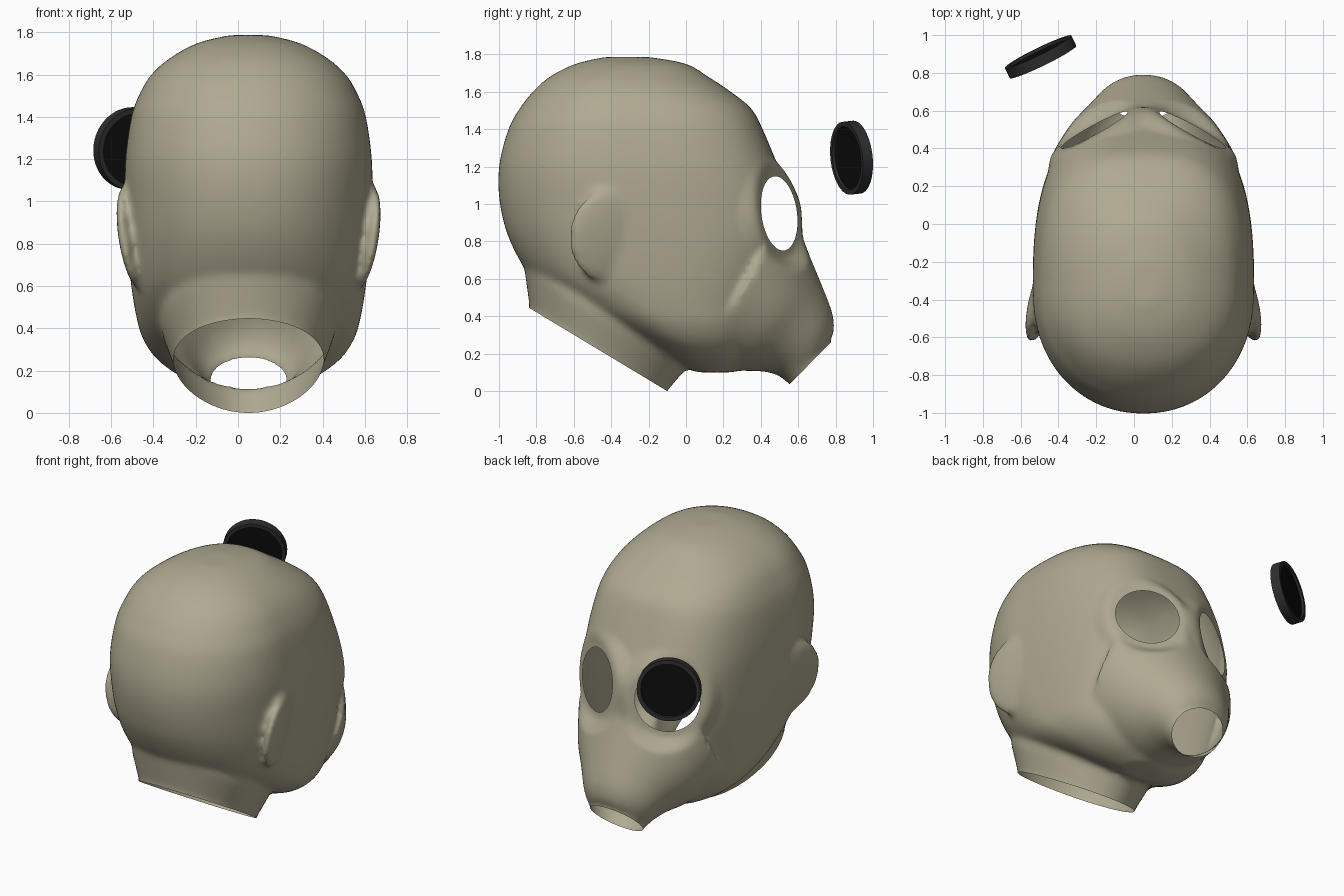
import bpy, bmesh, math
from mathutils import Vector, Matrix

if "Cube" in bpy.data.objects:
    bpy.data.objects.remove(bpy.data.objects["Cube"], do_unlink=True)

MID = 0.05  # the mask's plane of symmetry


def material(name, rgb, rough):
    m = bpy.data.materials.new(name)
    m.use_nodes = True
    m.diffuse_color = (*rgb, 1)
    shader = m.node_tree.nodes["Principled BSDF"]
    shader.inputs["Base Color"].default_value = (*rgb, 1)
    shader.inputs["Roughness"].default_value = rough
    return m


rubber = material("khaki rubber", (0.43, 0.40, 0.285), 0.7)
rim_black = material("charcoal rim", (0.027, 0.027, 0.029), 0.5)
glass = material("black glass", (0.004, 0.004, 0.004), 0.4)


def make_object(name, bm, mats):
    mesh = bpy.data.meshes.new(name)
    bm.to_mesh(mesh)
    bm.free()
    for m in mats:
        mesh.materials.append(m)
    ob = bpy.data.objects.new(name, mesh)
    bpy.context.collection.objects.link(ob)
    return ob


def smooth_rows(rows, steps=5):
    """Catmull-Rom spline through rows of numbers."""
    out = []
    for i in range(len(rows) - 1):
        quad = (rows[max(i - 1, 0)], rows[i], rows[i + 1], rows[min(i + 2, len(rows) - 1)])
        for k in range(steps):
            t = k / steps
            out.append([b + 0.5 * t * (c - a + t * (2 * a - 5 * b + 4 * c - d
                        + t * (3 * (b - c) + d - a))) for a, b, c, d in zip(*quad)])
    return out + [list(rows[-1])]


def loft(bm, rings):
    """Skin closed rings of points and cap both ends."""
    rows = [[bm.verts.new(p) for p in ring] for ring in rings]
    n = len(rows[0])
    for a, b in zip(rows, rows[1:]):
        for i in range(n):
            j = (i + 1) % n
            bm.faces.new((a[i], a[j], b[j], b[i]))
    bm.faces.new(rows[0][::-1])
    bm.faces.new(rows[-1])


def head_ring(z, back, front, half, power, n=72):
    """Horizontal slice: round behind, superelliptic in front."""
    mid = back + 0.42 * (front - back)
    pts = []
    for i in range(n):
        c, s = math.cos(math.tau * i / n), math.sin(math.tau * i / n)
        e = 2 / (power if s > 0 else 2.1)
        x = half * math.copysign(abs(c) ** e, c)
        y = abs(s) ** e * (front - mid if s > 0 else back - mid)
        pts.append((MID + x, mid + y, z))
    return pts


def tube_ring(y0, z0, y1, z1, half, taper=0.0, n=48):
    """Tilted ellipse between two points of the side plane."""
    pts = []
    for i in range(n):
        c, s = math.cos(math.tau * i / n), math.sin(math.tau * i / n)
        t = (1 + c) / 2
        pts.append((MID + half * s * (1 - taper * c), y0 + t * (y1 - y0), z0 + t * (z1 - z0)))
    return pts


bm = bmesh.new()

# Skull and jaw: height, back, front, half width, front squareness
slices = [
    (0.10, 0.06, 0.26, 0.14, 2.0), (0.16, -0.08, 0.34, 0.30, 2.2),
    (0.25, -0.25, 0.40, 0.43, 2.3), (0.35, -0.45, 0.44, 0.50, 2.5),
    (0.45, -0.63, 0.47, 0.53, 2.6), (0.60, -0.82, 0.51, 0.555, 2.8),
    (0.80, -0.94, 0.57, 0.575, 2.8), (1.00, -0.995, 0.585, 0.585, 2.7),
    (1.20, -1.0, 0.495, 0.583, 2.9), (1.40, -0.95, 0.41, 0.555, 2.9),
    (1.51, -0.89, 0.35, 0.515, 2.8), (1.60, -0.82, 0.24, 0.46, 2.7),
    (1.68, -0.73, 0.12, 0.37, 2.5), (1.75, -0.59, 0.0, 0.24, 2.3),
    (1.787, -0.43, -0.2, 0.09, 2.1)]
loft(bm, [head_ring(*s) for s in smooth_rows(slices)])

# Muzzle: tapers forward and down from the cheeks; bridge point, chin point, half width
muzzle = [
    (0.55, 1.02, 0.08, 0.13, 0.50), (0.655, 0.74, 0.27, 0.11, 0.41),
    (0.725, 0.57, 0.41, 0.105, 0.315), (0.785, 0.41, 0.49, 0.085, 0.245),
    (0.79, 0.31, 0.53, 0.055, 0.20), (0.77, 0.26, 0.555, 0.035, 0.178),
    (0.84, 0.19, 0.625, -0.035, 0.17)]
loft(bm, [tube_ring(*m) for m in smooth_rows(muzzle, 4)])

# Neck: flared collar, narrower towards the throat
collar = [
    (-0.88, 0.354, -0.15, -0.086, 0.35), (-0.835, 0.44, -0.1, 0.0, 0.35),
    (-0.865, 0.66, -0.015, 0.10, 0.41), (-0.82, 0.78, 0.08, 0.20, 0.42)]
loft(bm, [tube_ring(*c, taper=0.13) for c in collar])

# Ears: broad flat bulges that sink into the cheeks and stand proud at the rear
for side in (1, -1):
    place = (Matrix.Translation((MID + side * 0.552, -0.42, 0.83))
             @ Matrix.Rotation(side * 0.22, 4, "Z")
             @ Matrix.Rotation(side * 0.15, 4, "Y")
             @ Matrix.Diagonal((0.045, 0.215, 0.25, 1)))
    bmesh.ops.create_uvsphere(bm, u_segments=48, v_segments=24, radius=1, matrix=place)

bmesh.ops.recalc_face_normals(bm, faces=bm.faces)
mask = make_object("mask_shell", bm, [rubber])

# Fuse the parts into one soft skin
fuse = mask.modifiers.new("fuse", "REMESH")
fuse.mode = "VOXEL"
fuse.voxel_size = 0.018
soften = mask.modifiers.new("soften", "SMOOTH")
soften.factor = 0.5
soften.iterations = 12
bm = bmesh.new()
bm.from_object(mask, bpy.context.evaluated_depsgraph_get())
mask.modifiers.clear()

# Open the neck and the muzzle with plane cuts
for point, outward in (((MID, -0.465, 0.22), (0, -0.44, -0.73)),
                       ((MID, 0.665, 0.15), (0, 0.715, -0.7))):
    bmesh.ops.bisect_plane(bm, geom=bm.verts[:] + bm.edges[:] + bm.faces[:],
                           plane_co=point, plane_no=outward, clear_outer=True)

# Eye sockets: flatten the skin around each eye, then open a clean round hole
EYE_R, BLEND_R = 0.2, 0.33
for side in (1, -1):
    centre = Vector((MID + side * 0.26, 0.498, 0.95))
    axis = Vector((side * 0.475, 0.87, 0.12)).normalized()
    near = []
    for v in bm.verts:
        d = v.co - centre
        height = d.dot(axis)
        r = (d - axis * height).length
        if abs(height) < 0.2 and r < BLEND_R:
            t = min(1, (BLEND_R - r) / (BLEND_R - EYE_R - 0.02))
            v.co -= axis * height * t * t * (3 - 2 * t)
            near.append((v, r))
    inside = [v for v, r in near if r < EYE_R]
    edge = [v for v, r in near if EYE_R <= r < EYE_R + 0.04]
    bmesh.ops.delete(bm, geom=inside, context="VERTS")
    for v in edge:
        if v.is_valid and v.is_boundary:
            d = v.co - centre
            d -= axis * d.dot(axis)
            v.co = centre + d.normalized() * EYE_R

for f in bm.faces:
    f.smooth = True
    f.material_index = 0
bm.to_mesh(mask.data)
bm.free()

# Detached eye lens: thin rimmed disc, glass recessed on both sides
bm = bmesh.new()
bmesh.ops.create_cone(bm, cap_ends=True, segments=64, radius1=0.196, radius2=0.196, depth=0.06)
caps = [f for f in bm.faces if abs(f.normal.z) > 0.9]
bmesh.ops.inset_individual(bm, faces=caps, thickness=0.025)
bmesh.ops.inset_individual(bm, faces=caps, thickness=0.002, depth=-0.015)
for f in caps:
    f.material_index = 1
for f in bm.faces:
    f.smooth = abs(f.normal.z) < 0.5
lens = make_object("eye_lens", bm, [rim_black, glass])
for e in lens.data.edges:
    a, b = (lens.data.vertices[i].co for i in e.vertices)
    e.use_edge_sharp = abs(a.z - b.z) < 0.001
lens.location = (-0.495, 0.885, 1.248)
lens.rotation_euler = Vector((-0.44, 0.9, 0.1)).to_track_quat("Z", "Y").to_euler()
